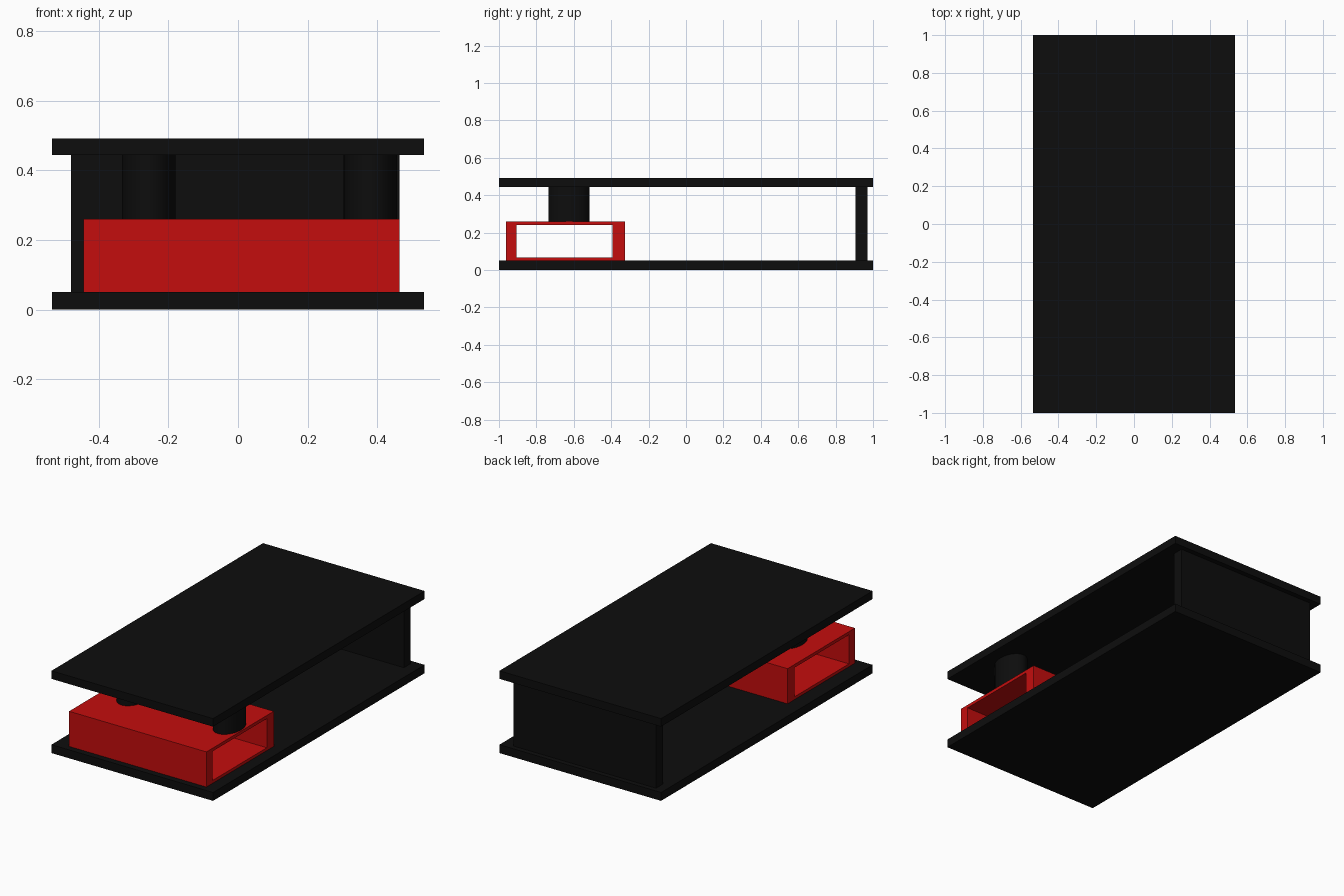
import bpy
import bmesh
import math

if "Cube" in bpy.data.objects:
    bpy.data.objects.remove(bpy.data.objects["Cube"], do_unlink=True)


def make_material(name, rgb):
    mat = bpy.data.materials.new(name)
    mat.use_nodes = True
    mat.diffuse_color = (*rgb, 1)
    mat.node_tree.nodes["Principled BSDF"].inputs["Base Color"].default_value = (*rgb, 1)
    return mat


black = make_material("black", (0.004, 0.004, 0.004))
red = make_material("red", (0.55, 0.004, 0.004))


def add_object(name, bm, mat):
    bmesh.ops.recalc_face_normals(bm, faces=bm.faces)
    mesh = bpy.data.meshes.new(name)
    bm.to_mesh(mesh)
    bm.free()
    mesh.materials.append(mat)
    obj = bpy.data.objects.new(name, mesh)
    bpy.context.collection.objects.link(obj)
    return obj


def box(name, xs, ys, zs, mat):
    bm = bmesh.new()
    bmesh.ops.create_cube(bm, size=1)
    for v in bm.verts:
        v.co = [sum(r) / 2 + c * (r[1] - r[0]) for r, c in zip((xs, ys, zs), v.co)]
    return add_object(name, bm, mat)


def rect(ys, zs):
    return [(ys[0], zs[0]), (ys[1], zs[0]), (ys[1], zs[1]), (ys[0], zs[1])]


def rect_tube(name, xs, outer, inner, mat):
    # Hollow rectangular sleeve, open at both x ends
    bm = bmesh.new()
    rings = [[bm.verts.new((x, y, z)) for y, z in loop]
             for x, loop in ((xs[0], outer), (xs[1], outer), (xs[1], inner), (xs[0], inner))]
    for a, b in zip(rings, rings[1:] + rings[:1]):
        for i in range(4):
            j = (i + 1) % 4
            bm.faces.new((a[i], a[j], b[j], b[i]))
    return add_object(name, bm, mat)


def oval_post(name, x, y, rx, ry, zs, mat):
    bm = bmesh.new()
    bmesh.ops.create_cone(bm, cap_ends=True, segments=48, radius1=1, radius2=1, depth=1)
    for v in bm.verts:
        v.co = (x + v.co.x * rx, y + v.co.y * ry, sum(zs) / 2 + v.co.z * (zs[1] - zs[0]))
    obj = add_object(name, bm, mat)
    bpy.ops.object.select_all(action='DESELECT')
    obj.select_set(True)
    bpy.context.view_layer.objects.active = obj
    bpy.ops.object.shade_smooth_by_angle(angle=math.radians(30))
    return obj


# Base and top plates
box("bottom_plate", (-0.535, 0.535), (-1, 1), (0, 0.05), black)
box("top_plate", (-0.535, 0.535), (-1, 1), (0.444, 0.492), black)

# Upright wall at the back
box("back_wall", (-0.481, 0.464), (0.906, 0.97), (0.05, 0.444), black)

# Red sleeve at the front
rect_tube("red_sleeve", (-0.444, 0.465),
          rect((-0.963, -0.326), (0.05, 0.26)),
          rect((-0.907, -0.392), (0.067, 0.241)), red)

# Oval posts between the sleeve and the top plate
for side, x in (("right", -0.257), ("left", 0.381)):
    oval_post(side + "_post", x, -0.625, 0.077, 0.11, (0.26, 0.444), black)
